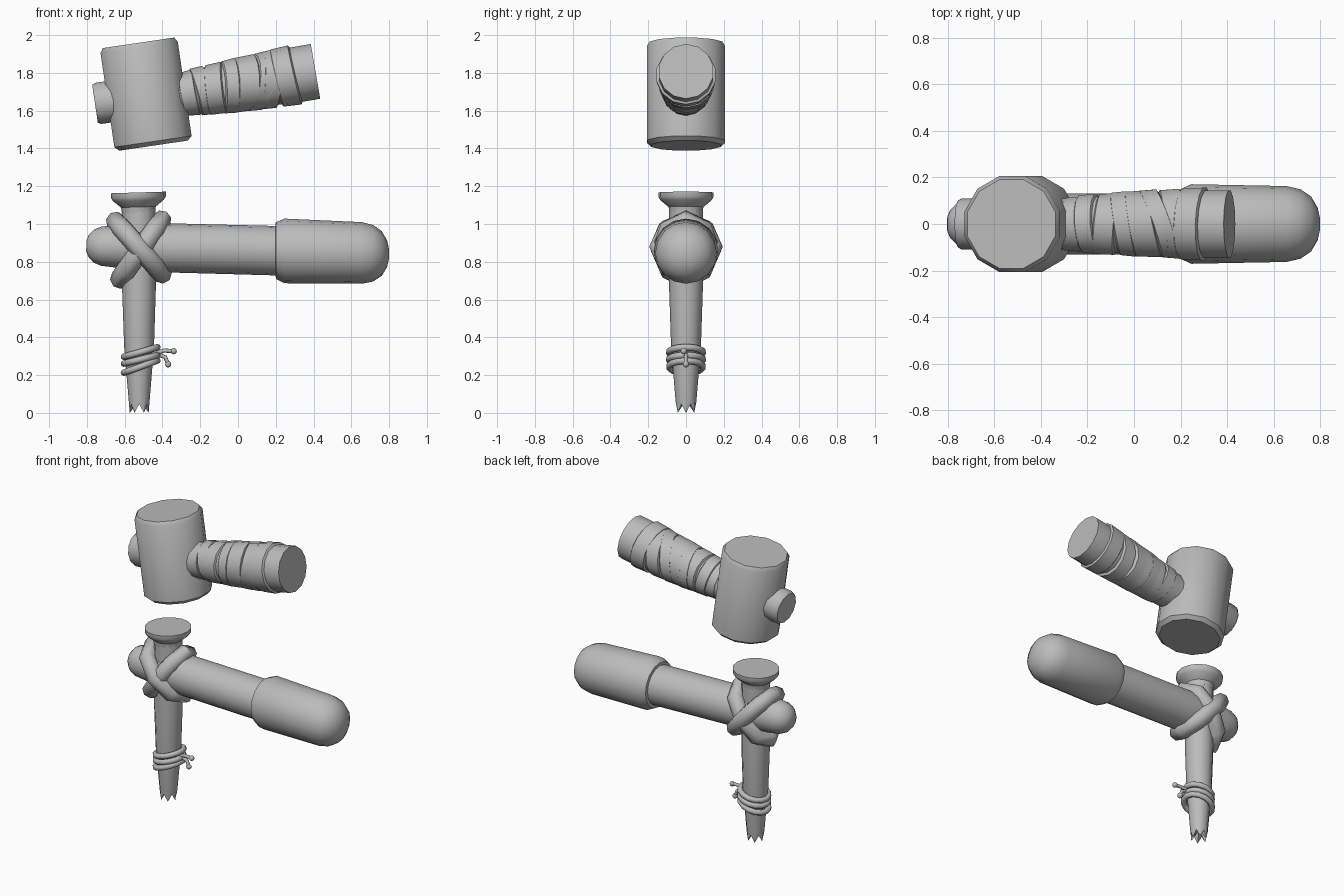
import bpy, bmesh, math
from mathutils import Vector

if "Cube" in bpy.data.objects:
    bpy.data.objects.remove(bpy.data.objects["Cube"])

grey = bpy.data.materials.new("plain_grey")
grey.diffuse_color = (0.5, 0.5, 0.5, 1)
grey.use_nodes = True
grey.node_tree.nodes["Principled BSDF"].inputs["Base Color"].default_value = grey.diffuse_color


def finish(ob, angle=40):
    ob.data.materials.append(grey)
    bpy.ops.object.select_all(action='DESELECT')
    ob.select_set(True)
    bpy.context.view_layer.objects.active = ob
    bpy.ops.object.shade_smooth_by_angle(angle=math.radians(angle))


def lathe(name, p0, p1, profile, sides=16, shear=(0, 0), teeth=0, turn=0.0):
    """Spin (distance, radius) points round the axis p0 -> p1.
    Shear slants each ring; teeth lifts every second point of the first ring."""
    p0, d = Vector(p0), (Vector(p1) - Vector(p0)).normalized()
    v = Vector((0, 1, 0))
    u = d.cross(v).normalized()
    bm = bmesh.new()
    rings = []
    for k, (t, r) in enumerate(profile):
        ring = []
        for i in range(sides):
            a = math.tau * (i + turn) / sides
            cu, cv = r * math.cos(a), r * math.sin(a)
            lift = teeth if k == 0 and i % 2 else 0
            ring.append(bm.verts.new(p0 + u * cu + v * cv + d * (t + shear[0] * cu + shear[1] * cv + lift)))
        rings.append(ring)
    for a, b in zip(rings, rings[1:]):
        for i in range(sides):
            j = (i + 1) % sides
            bm.faces.new((a[i], a[j], b[j], b[i]))
    if teeth:
        hub = bm.verts.new(p0 + d * (profile[0][0] + teeth * 1.4))
        for i in range(sides):
            bm.faces.new((rings[0][i], rings[0][(i + 1) % sides], hub))
    else:
        bm.faces.new(rings[0])
    bm.faces.new(rings[-1])
    bmesh.ops.recalc_face_normals(bm, faces=bm.faces)
    me = bpy.data.meshes.new(name)
    bm.to_mesh(me)
    bm.free()
    ob = bpy.data.objects.new(name, me)
    bpy.context.collection.objects.link(ob)
    finish(ob)
    return ob


def rope(name, points, radius, cyclic=False):
    """Round tube along a path."""
    cu = bpy.data.curves.new(name, 'CURVE')
    cu.dimensions = '3D'
    cu.bevel_depth, cu.bevel_resolution, cu.use_fill_caps = radius, 2, True
    sp = cu.splines.new('POLY')
    sp.points.add(len(points) - 1)
    for p, co in zip(sp.points, points):
        p.co = (*co, 1)
    sp.use_cyclic_u = cyclic
    ob = bpy.data.objects.new(name, cu)
    bpy.context.collection.objects.link(ob)
    bpy.ops.object.select_all(action='DESELECT')
    ob.select_set(True)
    bpy.context.view_layer.objects.active = ob
    bpy.ops.object.convert(target='MESH')
    finish(bpy.context.object, 50)


def loop(center, a, b, n):
    """Ellipse through center +- a and center +- b."""
    c, a, b = Vector(center), Vector(a), Vector(b)
    return [c + a * math.cos(math.tau * i / n) + b * math.sin(math.tau * i / n) for i in range(n)]


# Mallet head and the peg poking out behind it
lathe("mallet_head", (-0.447, 0, 1.415), (-0.527, 0, 1.96),
      [(0, 0.19), (0.022, 0.214), (0.525, 0.214), (0.55, 0.198)], 12, turn=0.5)
lathe("mallet_peg", (-0.757, 0, 1.636), (-0.5, 0, 1.674),
      [(0, 0.1), (0.015, 0.11), (0.2, 0.11)], 12)

# Mallet handle with its end collar
h0, h1 = (-0.5, 0, 1.65), (0.41, 0, 1.808)
lathe("mallet_handle", h0, h1,
      [(0, 0.1), (0.2, 0.112), (0.7, 0.14), (0.75, 0.147), (0.924, 0.147)], 14)

# Slanted cloth bands round the handle: start, end, radii, slant up, slant sideways
bands = [
    (0.20, 0.29, 0.115, 0.122, -0.02, 0.05),
    (0.275, 0.36, 0.127, 0.131, -0.10, -0.08),
    (0.34, 0.44, 0.132, 0.136, 0.06, 0.10),
    (0.42, 0.50, 0.137, 0.144, 0.12, -0.16),
    (0.48, 0.60, 0.143, 0.146, 0.14, -0.22),
    (0.57, 0.66, 0.146, 0.152, 0.28, -0.35),
    (0.63, 0.73, 0.149, 0.155, 0.22, -0.12),
    (0.71, 0.82, 0.155, 0.160, -0.06, 0.03),
]
for i, (t0, t1, r0, r1, su, sv) in enumerate(bands):
    lathe(f"handle_band_{i + 1}", h0, h1,
          [(t0, r0 - 0.014), (t0 + 0.008, r0), (t1 - 0.008, r1), (t1, r1 - 0.014)], 14, (su, sv))

# Chisel spike with flared head and jagged tip
lathe("spike", (-0.523, 0, 0), (-0.525, 0, 1),
      [(0, 0.05), (0.06, 0.055), (0.35, 0.079), (0.65, 0.089), (1.08, 0.089)], 12, teeth=0.047)
lathe("spike_head", (-0.527, 0, 0), (-0.527, 0, 1),
      [(1.06, 0.088), (1.09, 0.092), (1.125, 0.135), (1.142, 0.145), (1.167, 0.145)], 16, shear=(-0.03, 0))

# Crossbar and its rounded grip
b0, b1 = (-0.803, 0, 0.885), (0.8, 0, 0.843)
lathe("crossbar", b0, b1,
      [(0, 0.03), (0.012, 0.058), (0.04, 0.088), (0.08, 0.104), (0.14, 0.11),
       (0.3, 0.12), (0.43, 0.13), (1.05, 0.131)])
lathe("crossbar_grip", b0, b1,
      [(1.0, 0.12), (1.004, 0.15), (1.05, 0.171), (1.46, 0.163), (1.52, 0.149),
       (1.565, 0.118), (1.593, 0.07), (1.603, 0.025)], shear=(-0.03, 0))

# Crossed lashing that ties spike and crossbar together
rope("lashing_front", loop((-0.525, 0, 0.875), (-0.122, 0, 0.138), (0, 0.142, 0), 8), 0.053, True)
rope("lashing_back", loop((-0.515, 0, 0.865), (0.11, 0, 0.155), (0, 0.128, 0), 8), 0.053, True)

# Thin cord wound round the spike, with two knotted ends
for i, (z, tilt) in enumerate([(0.245, 0.032), (0.283, 0.022), (0.322, 0.025)]):
    rope(f"cord_loop_{i + 1}", loop((-0.515, 0, z), (0.088, 0, tilt), (0, 0.09, 0), 14), 0.018, True)
for name, mid, end in [("upper", (-0.39, -0.01, 0.33), (-0.34, -0.012, 0.327)),
                       ("lower", (-0.385, 0.0, 0.295), (-0.37, 0.0, 0.257))]:
    rope(f"cord_end_{name}", [(-0.44, 0, 0.315), mid, end], 0.011)
    bpy.ops.mesh.primitive_uv_sphere_add(segments=10, ring_count=6, radius=0.017, location=end)
    bpy.context.object.name = f"cord_knot_{name}"
    finish(bpy.context.object, 60)
